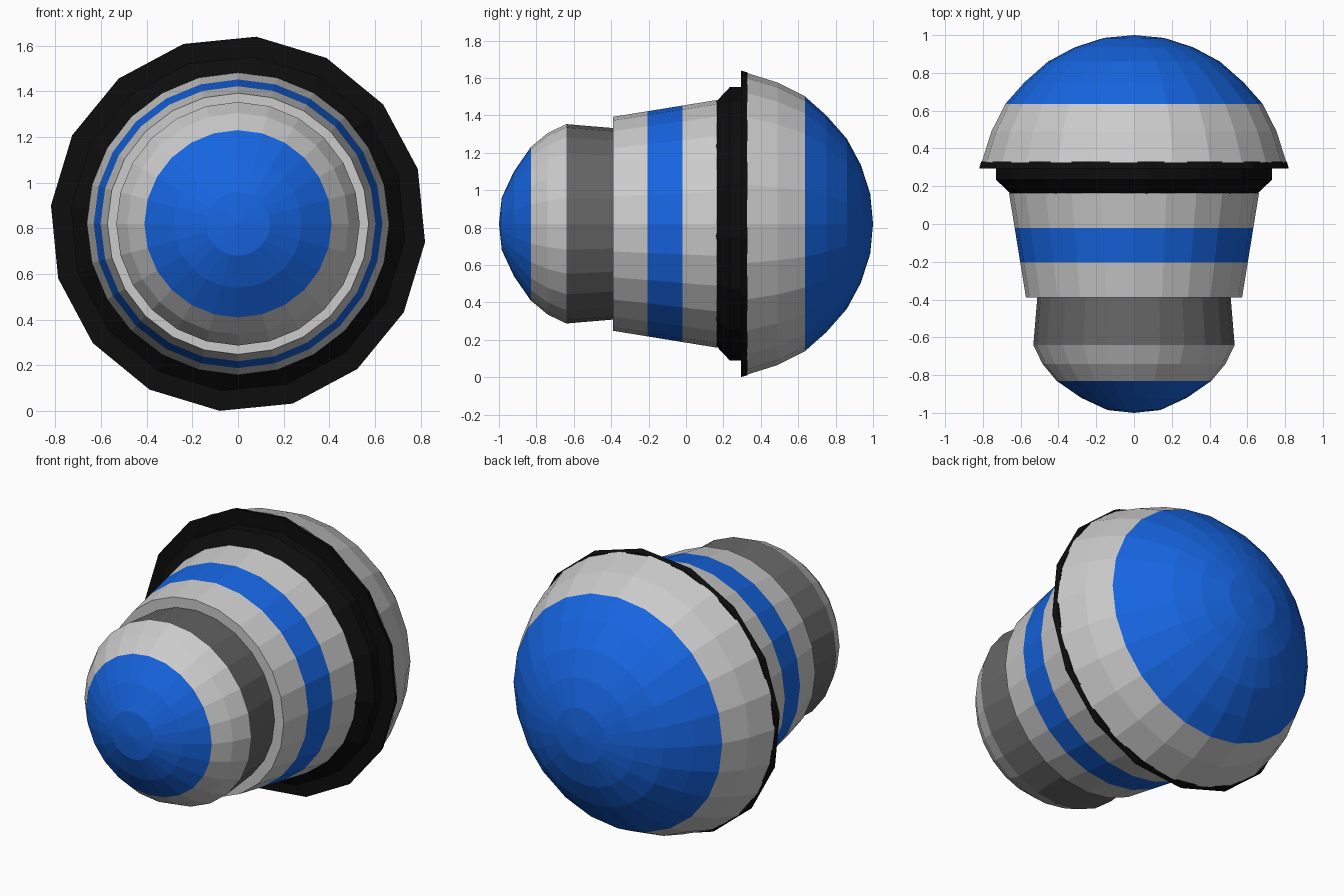
import bpy, bmesh
from math import sin, cos, tau, radians

if "Cube" in bpy.data.objects:
    bpy.data.objects.remove(bpy.data.objects["Cube"])

CZ = 0.82  # height of the turning axis


def material(name, rgb):
    m = bpy.data.materials.new(name)
    m.diffuse_color = (*rgb, 1)
    m.use_nodes = True
    m.node_tree.nodes["Principled BSDF"].inputs["Base Color"].default_value = m.diffuse_color
    return m


BLUE = material("blue", (0.008, 0.13, 0.75))
BLACK = material("black", (0.004, 0.004, 0.004))
DARK = material("dark_grey", (0.13, 0.13, 0.13))


def lathe(name, profile, mat=None, sides=24, turn=0.0):
    """Revolve (y, radius) points about the y axis, running front to back."""
    bm = bmesh.new()
    rings = []
    for y, r in profile:
        n = 1 if r == 0 else sides
        rings.append([bm.verts.new((r * sin(turn + tau * i / sides), y,
                                    CZ + r * cos(turn + tau * i / sides))) for i in range(n)])
    for a, b in zip(rings, rings[1:]):
        for i in range(sides):
            j = (i + 1) % sides
            quad = [a[i % len(a)], a[j % len(a)], b[j % len(b)], b[i % len(b)]]
            bm.faces.new(list(dict.fromkeys(quad)))
    bmesh.ops.recalc_face_normals(bm, faces=bm.faces)
    # open bands: make normals point away from the axis
    f = max(bm.faces, key=lambda f: abs(f.normal.x))
    if f.normal.x * f.calc_center_median().x < 0:
        bmesh.ops.reverse_faces(bm, faces=bm.faces)
    mesh = bpy.data.meshes.new(name)
    bm.to_mesh(mesh)
    bm.free()
    if mat:
        mesh.materials.append(mat)
    ob = bpy.data.objects.new(name, mesh)
    bpy.context.collection.objects.link(ob)
    return ob


# Small front dome and neck
lathe("front_cap", [(-1, 0), (-0.985, 0.14), (-0.92, 0.28), (-0.83, 0.41)], BLUE)
lathe("front_dome_band", [(-0.83, 0.41), (-0.74, 0.485), (-0.64, 0.533)])
lathe("neck", [(-0.64, 0.533), (-0.39, 0.512)], DARK)

# Tapered body with a stripe
lathe("body_front", [(-0.39, 0.512), (-0.39, 0.572), (-0.205, 0.602)])
lathe("body_stripe", [(-0.205, 0.602), (-0.02, 0.632)], BLUE)
lathe("body_rear", [(-0.02, 0.632), (0.165, 0.662)])

# Sixteen-sided black collar and rim under the large dome
lathe("collar", [(0.16, 0.655), (0.235, 0.735), (0.295, 0.735), (0.295, 0.823),
                 (0.33, 0.813), (0.33, 0.70)], BLACK, 16, radians(5.6))

# Large rear dome
lathe("rear_dome_band", [(0.325, 0.70), (0.325, 0.807), (0.49, 0.755), (0.635, 0.682)])
lathe("rear_cap", [(0.635, 0.682), (0.75, 0.58), (0.86, 0.455), (0.935, 0.315),
                   (0.985, 0.16), (1, 0)], BLUE)
